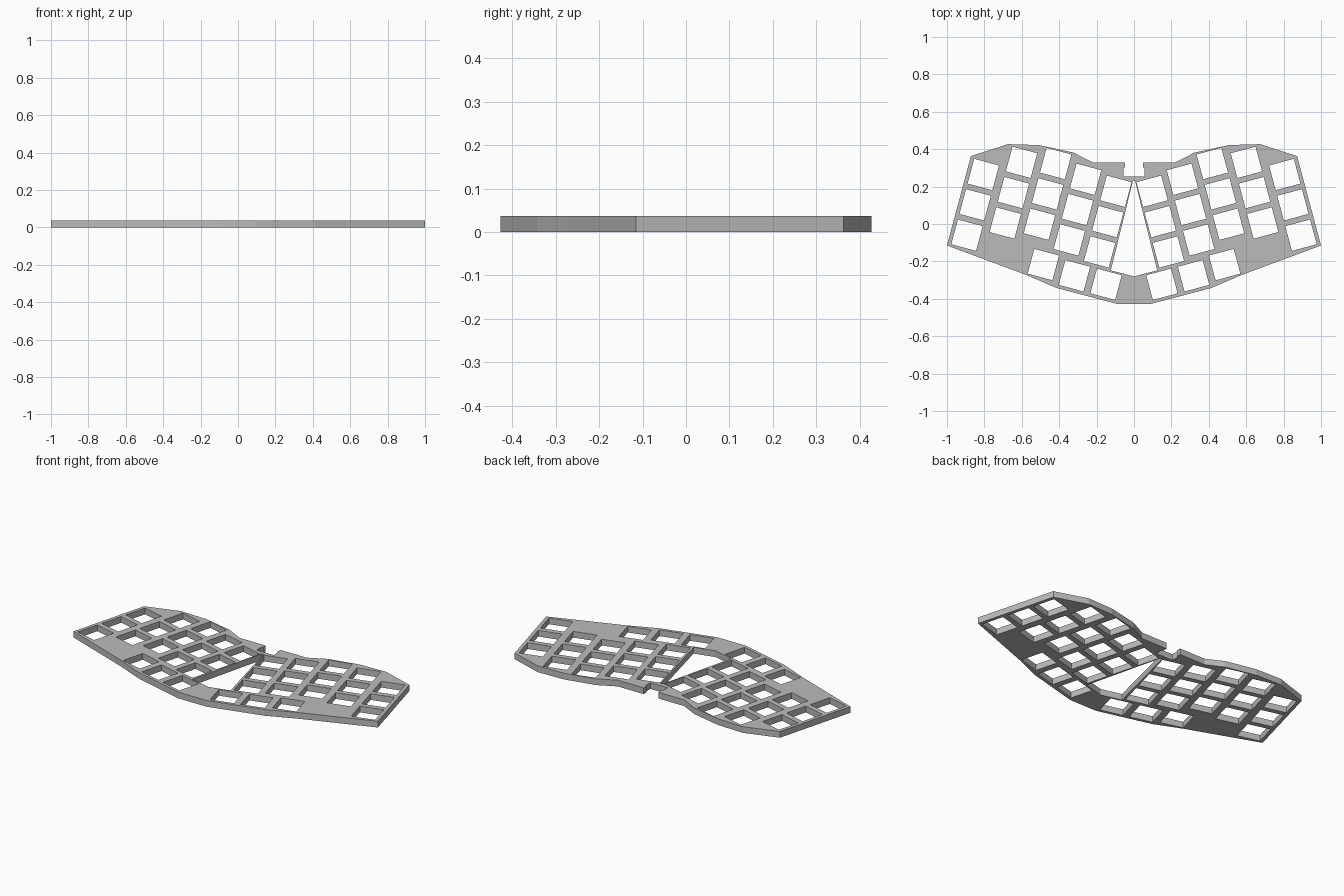
import bpy
from math import cos, sin, radians

if "Cube" in bpy.data.objects:
    bpy.data.objects.remove(bpy.data.objects["Cube"], do_unlink=True)

THICK = 0.037
TILT = radians(15)
HOLE = 0.137       # side of a key opening
PITCH = 0.168      # row spacing inside a column

# Outer outline, +x half, from the rear notch round to the front edge
OUTLINE = [(.056, .254), (.056, .298), (.048, .304), (.048, .329), (.219, .329),
           (.324, .382), (.508, .422), (.674, .427), (.872, .363), (1, -.115),
           (.577, -.272), (.414, -.342), (.091, -.427)]
# Wedge opening between the halves, +x half
WEDGE = [(.006, .23), (.124, -.248), (0, -.28)]
# Key columns in the tilted frame: (across, top row), three rows each
COLUMNS = [(.139, .144), (.312, .164), (.488, .204), (.666, .163), (.847, .047)]
THUMBS = [(.061, -.35), (.236, -.35), (.412, -.335)]


def tilt(u, v):
    return (u * cos(TILT) - v * sin(TILT), u * sin(TILT) + v * cos(TILT))


def mirrored(points):
    """Close a half outline with its mirror image."""
    return points + [(-x, y) for x, y in reversed(points) if x]


def add_loop(curve, points):
    spline = curve.splines.new("POLY")
    spline.points.add(len(points) - 1)
    for p, (x, y) in zip(spline.points, points):
        p.co = (x, y, 0, 1)
    spline.use_cyclic_u = True


# Filled profile with openings, extruded to the plate thickness
curve = bpy.data.curves.new("key_plate", "CURVE")
curve.dimensions = "2D"
curve.fill_mode = "BOTH"
curve.extrude = THICK / 2
add_loop(curve, mirrored(OUTLINE))
add_loop(curve, mirrored(WEDGE))

# Key openings on both halves
centres = [(u, v - row * PITCH) for u, v in COLUMNS for row in range(3)] + THUMBS
h = HOLE / 2
for u, v in centres:
    square = [tilt(u + a, v + b) for a, b in ((-h, -h), (h, -h), (h, h), (-h, h))]
    for side in (1, -1):
        add_loop(curve, [(side * x, y) for x, y in square])

plate = bpy.data.objects.new("key_plate", curve)
plate.location.z = THICK / 2
bpy.context.collection.objects.link(plate)

# Turn into a welded flat-shaded mesh
for o in bpy.context.selected_objects:
    o.select_set(False)
plate.select_set(True)
bpy.context.view_layer.objects.active = plate
bpy.ops.object.convert(target="MESH")
plate = bpy.context.view_layer.objects.active
weld = plate.modifiers.new("weld", "WELD")
weld.merge_threshold = 0.0005
bpy.ops.object.shade_flat()

# Single grey material
grey = bpy.data.materials.new("plate_grey")
grey.use_nodes = True
colour = (0.5, 0.5, 0.5, 1)
grey.diffuse_color = colour
grey.node_tree.nodes["Principled BSDF"].inputs["Base Color"].default_value = colour
plate.data.materials.clear()
plate.data.materials.append(grey)
